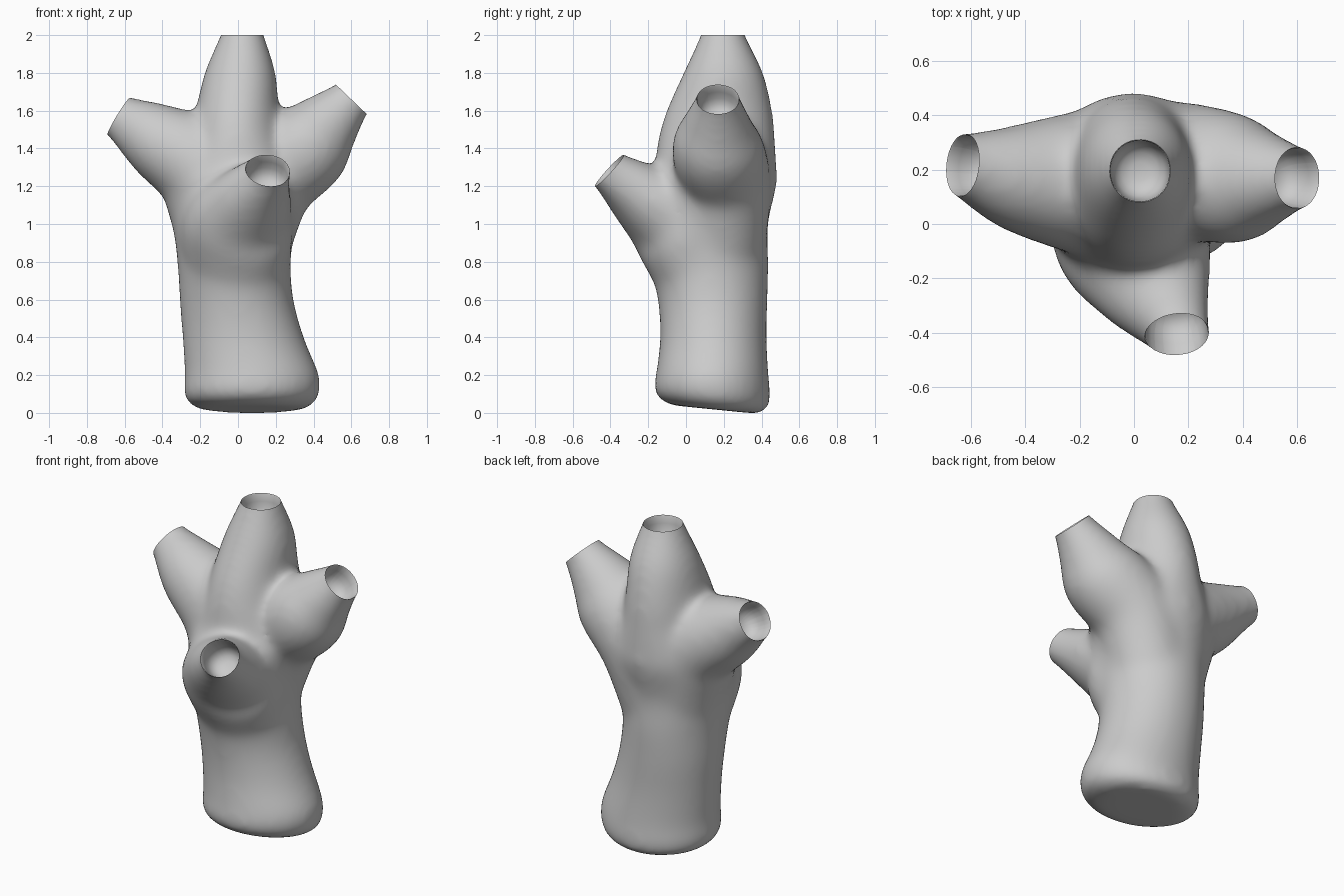
import bpy, bmesh, math
from mathutils import Vector

if "Cube" in bpy.data.objects:
    bpy.data.objects.remove(bpy.data.objects["Cube"])

SIDES, STEPS = 32, 5


def smooth_rows(rows):
    """Catmull-Rom interpolation of ring rows."""
    out = []
    for i in range(len(rows) - 1):
        a, b, c, d = (rows[max(i - 1, 0)], rows[i], rows[i + 1], rows[min(i + 2, len(rows) - 1)])
        for s in range(STEPS):
            t = s / STEPS
            out.append([0.5 * (2 * q + (r - p) * t + (2 * p - 5 * q + 4 * r - w) * t * t
                               + (3 * q - p - 3 * r + w) * t ** 3)
                        for p, q, r, w in zip(a, b, c, d)])
    return out + [list(rows[-1])]


def loft(bm, rows, upright=False):
    """Closed tube through rows of (x, y, z, radius a, radius b)."""
    rows = smooth_rows(rows)
    pts = [Vector(r[:3]) for r in rows]
    rings = []
    for i, r in enumerate(rows):
        if upright:
            u, v = Vector((1, 0, 0)), Vector((0, 1, 0))
        else:
            t = (pts[min(i + 1, len(pts) - 1)] - pts[max(i - 1, 0)]).normalized()
            u = Vector((0, 0, 1)).cross(t).normalized()
            v = t.cross(u)
        ring = []
        for k in range(SIDES):
            a = 2 * math.pi * k / SIDES
            p = pts[i] + u * (r[3] * math.cos(a)) + v * (r[4] * math.sin(a))
            if upright:  # slightly tilted foot
                p.z += 0.1 * (0.33 - p.y) * max(0, 1 - r[2] / 0.3)
            ring.append(bm.verts.new(p))
        rings.append(ring)
    for a, b in zip(rings, rings[1:]):
        for k in range(SIDES):
            n = (k + 1) % SIDES
            bm.faces.new((a[k], a[n], b[n], b[k]))
    bm.faces.new(rings[0][::-1])
    bm.faces.new(rings[-1])


bm = bmesh.new()

# trunk and top stub: z, x min, x max, y min, y max
trunk = [(0.00, -.19, .34, -.08, .38), (0.035, -.265, .405, -.145, .435), (0.1, -.288, .435, -.17, .447),
         (0.2, -.283, .43, -.158, .438), (0.4, -.295, .35, -.138, .428), (0.6, -.31, .295, -.15, .433),
         (0.8, -.322, .28, -.195, .438), (1.0, -.345, .305, -.22, .435), (1.2, -.35, .34, -.21, .48),
         (1.3, -.33, .32, -.17, .48), (1.45, -.26, .25, -.148, .472), (1.6, -.225, .218, -.105, .458),
         (1.8, -.178, .2, -.015, .41), (2.0, -.095, .14, .075, .315), (2.1, -.06, .11, .105, .285)]
loft(bm, [((a + b) / 2, (c + d) / 2, z, (b - a) / 2, (d - c) / 2) for z, a, b, c, d in trunk], True)

# side and front branches: x, y, z, radius (front one: width, height)
branches = [
    [(-.05, .14, .85, .26), (-.15, .15, 1.25, .275), (-.42, .17, 1.44, .205), (-.63, .22, 1.57, .119),
     (-.72, .235, 1.625, .105)],
    [(0, .16, .80, .25), (.15, .205, 1.20, .245), (.36, .165, 1.405, .242), (.475, .165, 1.53, .182),
     (.60, .17, 1.66, .117), (.67, .17, 1.735, .105)],
    [(-.005, .13, .66, .26, .25), (-.005, -.035, .98, .30, .262), (.075, -.225, 1.14, .225, .185),
     (.168, -.405, 1.28, .117, .117), (.185, -.485, 1.35, .108, .108)],
]
for b in branches:
    loft(bm, [(*p[:4], p[-1]) for p in b])

bmesh.ops.recalc_face_normals(bm, faces=bm.faces)
mesh = bpy.data.meshes.new("trunk_shell")
bm.to_mesh(mesh)
bm.free()
obj = bpy.data.objects.new("branched_trunk", mesh)
bpy.context.collection.objects.link(obj)

# fuse parts and soften the joints
rm = obj.modifiers.new("fuse", 'REMESH')
rm.mode, rm.voxel_size = 'VOXEL', 0.02
sm = obj.modifiers.new("soften", 'SMOOTH')
sm.factor, sm.iterations = 0.5, 32
bpy.context.view_layer.update()
fused = bpy.data.meshes.new_from_object(obj.evaluated_get(bpy.context.evaluated_depsgraph_get()))
obj.modifiers.clear()
obj.data = fused

bm = bmesh.new()
bm.from_mesh(fused)
low = min(v.co.z for v in bm.verts)
for v in bm.verts:
    v.co.z -= low * max(0, 1 - v.co.z / 0.6)

# cut the four stub ends and sink a rounded cup into each
ends = [((.02, .195, 2.0), (0, 0, 1)), ((-.63, .22, 1.57), (-.85, .1, .52)),
        ((.60, .17, 1.66), (.69, 0, .72)), ((.17, -.407, 1.28), (.1, -.73, .67))]
for co, no in ends:
    co, no = Vector(co), Vector(no).normalized()
    faces = [f for f in bm.faces if all((v.co - co).length < 0.24 for v in f.verts)]
    geom = faces + list({e for f in faces for e in f.edges}) + list({v for f in faces for v in f.verts})
    bmesh.ops.bisect_plane(bm, geom=geom, plane_co=co, plane_no=no, clear_outer=True)
    rim = [e for e in bm.edges if e.is_boundary]
    sharp = list(rim)
    rim_verts = {v for e in rim for v in e.verts}
    mid = sum((v.co for v in rim_verts), Vector()) / len(rim_verts)
    last_s, last_d = 1.0, 0.0
    for s, d in [(.97, .006), (.95, .05), (.90, .09), (.80, .12), (.60, .143), (.30, .155)]:
        new = bmesh.ops.extrude_edge_only(bm, edges=rim)["geom"]
        for v in (g for g in new if isinstance(g, bmesh.types.BMVert)):
            v.co = mid + (v.co - mid + no * last_d) * (s / last_s) - no * d
        rim = [e for e in new if isinstance(e, bmesh.types.BMEdge) and e.is_boundary]
        last_s, last_d = s, d
    bmesh.ops.holes_fill(bm, edges=rim, sides=0)
    for e in sharp:
        e.smooth = False
bmesh.ops.recalc_face_normals(bm, faces=bm.faces)
for f in bm.faces:
    f.smooth = True
bm.to_mesh(fused)
bm.free()
